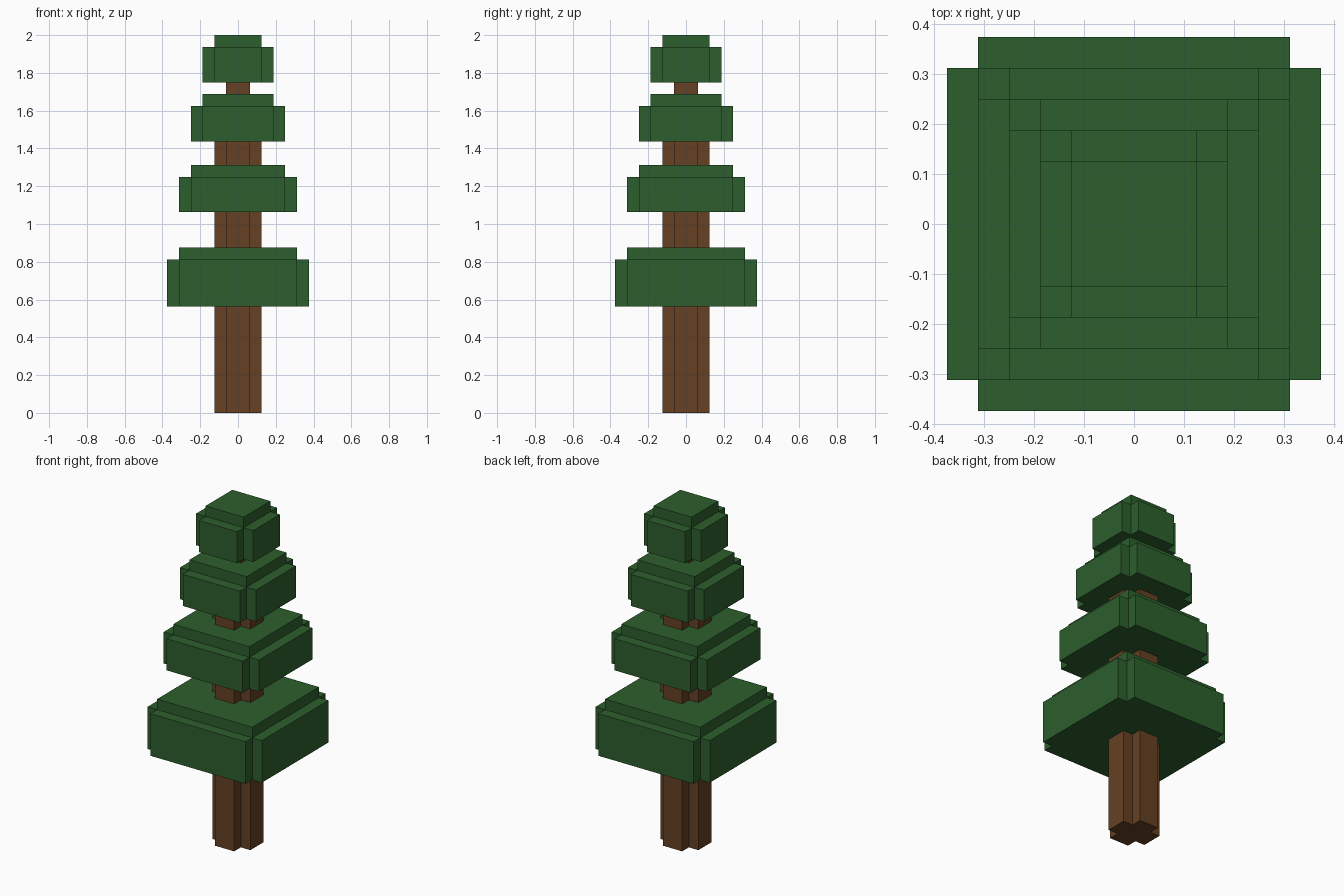
import bpy
import bmesh

cube = bpy.data.objects.get("Cube")
if cube:
    bpy.data.objects.remove(cube, do_unlink=True)

U = 1 / 16  # block grid unit


def material(name, rgb):
    mat = bpy.data.materials.new(name)
    mat.use_nodes = True
    colour = (*rgb, 1.0)
    mat.diffuse_color = colour
    bsdf = mat.node_tree.nodes["Principled BSDF"]
    bsdf.inputs["Base Color"].default_value = colour
    bsdf.inputs["Roughness"].default_value = 0.9
    return mat


def stepped_block(name, half, bottom, shoulder, top, mat):
    """Square core from bottom to top, with one-unit slabs on its four sides up to the shoulder."""
    bm = bmesh.new()
    h = half * U
    rings = []
    for z in (bottom, shoulder, top):
        rings.append([bm.verts.new((x, y, z * U))
                      for x, y in ((-h, -h), (h, -h), (h, h), (-h, h))])
    bm.faces.new(rings[0][::-1])
    bm.faces.new(rings[2])
    lower_sides = []
    for level in (0, 1):
        a, b = rings[level], rings[level + 1]
        for i in range(4):
            j = (i + 1) % 4
            face = bm.faces.new((a[i], a[j], b[j], b[i]))
            if level == 0:
                lower_sides.append(face)
    bm.normal_update()

    # Push each lower side outward, leaving notched corners
    slabs = bmesh.ops.extrude_discrete_faces(bm, faces=lower_sides)["faces"]
    bm.normal_update()
    for face in slabs:
        bmesh.ops.translate(bm, verts=face.verts, vec=face.normal * U)
    bmesh.ops.recalc_face_normals(bm, faces=bm.faces)

    mesh = bpy.data.meshes.new(name)
    bm.to_mesh(mesh)
    bm.free()
    mesh.materials.append(mat)
    obj = bpy.data.objects.new(name, mesh)
    bpy.context.scene.collection.objects.link(obj)
    return obj


bark = material("bark_brown", (0.130, 0.052, 0.016))
needles = material("needle_green", (0.026, 0.114, 0.026))

# Trunk: its thin core runs on up to the crown
stepped_block("trunk", 1, 0, 24, 28.5, bark)

# Foliage tiers, in grid units: core half width, bottom, shoulder, top
tiers = {
    "foliage_bottom": (5, 9, 13, 14),
    "foliage_lower_middle": (4, 17, 20, 21),
    "foliage_upper_middle": (3, 23, 26, 27),
    "foliage_crown": (2, 28, 31, 32),
}
for name, dims in tiers.items():
    stepped_block(name, *dims, needles)
